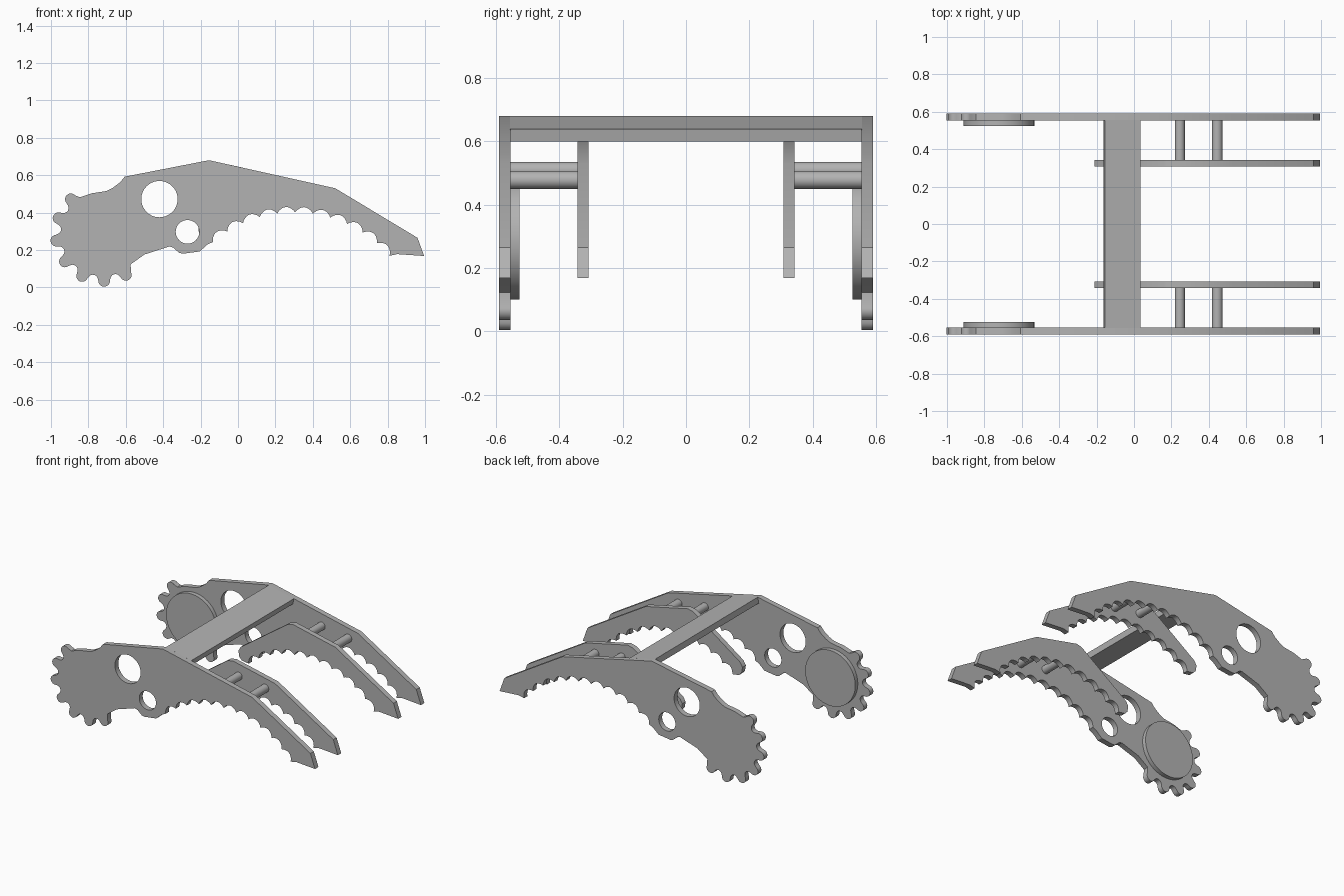
import bpy, bmesh, math
from math import cos, sin, radians

cube = bpy.data.objects.get("Cube")
if cube:
    bpy.data.objects.remove(cube, do_unlink=True)

GREY = (0.45, 0.45, 0.45, 1)
mat = bpy.data.materials.new("plain grey")
mat.use_nodes = True
mat.diffuse_color = GREY
mat.node_tree.nodes["Principled BSDF"].inputs["Base Color"].default_value = GREY

GEAR = (-0.722, 0.287)


def arc(cx, cz, r, start, end, n):
    """Points along an arc, angles in degrees."""
    angles = [radians(start + (end - start) * i / n) for i in range(n + 1)]
    return [(cx + r * cos(a), cz + r * sin(a)) for a in angles]


def circle(cx, cz, r, n=64):
    return arc(cx, cz, r, 0, 360, n)[:-1]


def plate(name, loops, y0, y1):
    """Extrude an xz outline (further loops are holes) from y0 to y1."""
    curve = bpy.data.curves.new(name, 'CURVE')
    curve.dimensions = '2D'
    curve.fill_mode = 'BOTH'
    curve.extrude = abs(y1 - y0) / 2
    for pts in loops:
        spline = curve.splines.new('POLY')
        spline.points.add(len(pts) - 1)
        for p, (x, z) in zip(spline.points, pts):
            p.co = (x, z, 0, 1)
        spline.use_cyclic_u = True
    temp = bpy.data.objects.new(name + "_outline", curve)
    bpy.context.collection.objects.link(temp)
    bpy.context.view_layer.update()
    mesh = bpy.data.meshes.new_from_object(
        temp.evaluated_get(bpy.context.evaluated_depsgraph_get()))
    bpy.data.objects.remove(temp, do_unlink=True)
    # stand the outline upright and weld the caps to the rim
    bm = bmesh.new()
    bm.from_mesh(mesh)
    for v in bm.verts:
        x, z, d = v.co
        v.co = (x, (y0 + y1) / 2 - d, z)
    bmesh.ops.remove_doubles(bm, verts=bm.verts, dist=0.0001)
    bmesh.ops.recalc_face_normals(bm, faces=bm.faces)
    bm.to_mesh(mesh)
    bm.free()
    mesh.materials.clear()
    mesh.materials.append(mat)
    obj = bpy.data.objects.new(name, mesh)
    bpy.context.collection.objects.link(obj)
    bpy.ops.object.select_all(action='DESELECT')
    obj.select_set(True)
    bpy.context.view_layer.objects.active = obj
    bpy.ops.object.shade_smooth_by_angle(angle=radians(30))
    return obj


def gear_teeth(first=133, count=7, step=360 / 13, r=0.252, bump=0.031):
    """Rounded teeth and gaps around the rear gear."""
    pts = []
    for i in range(count):
        a = first + i * step
        cx, cz = GEAR[0] + r * cos(radians(a)), GEAR[1] + r * sin(radians(a))
        pts += arc(cx, cz, bump, a - 90, a + 90, 10)
        if i < count - 1:
            b = a + step / 2
            cx, cz = GEAR[0] + r * cos(radians(b)), GEAR[1] + r * sin(radians(b))
            pts += arc(cx, cz, bump * 0.88, b + 270, b + 90, 8)[1:-1]
    return pts


def jaw_teeth(start=130, end=41, teeth=11, samples=10):
    """Scalloped underside of the jaw, running towards the tip."""
    pts = []
    n = teeth * samples
    for i in range(n + 1):
        a = radians(start + (end - start) * i / n)
        r = 0.688 + 0.03 * abs(sin(math.pi * i / samples)) ** 0.8 - 0.012
        pts.append((0.3 + r * cos(a), -0.275 + r * sin(a)))
    return pts


tip = [(0.85, 0.178), (0.995, 0.168), (0.96, 0.265), (0.52, 0.53)]
crown = [(-0.155, 0.68), (-0.606, 0.592), (-0.63, 0.562), (-0.67, 0.532),
         (-0.705, 0.515), (-0.782, 0.503), (-0.846, 0.482)]
belly = [(-0.574, 0.123), (-0.5, 0.176), (-0.366, 0.219), (-0.345, 0.212),
         (-0.315, 0.185), (-0.295, 0.18), (-0.205, 0.192), (-0.165, 0.228)]
outer = jaw_teeth() + tip + crown + gear_teeth() + belly
inner = jaw_teeth() + tip + [(0.2, 0.6), (0.16, 0.59), (-0.195, 0.34),
                             (-0.212, 0.31), (-0.205, 0.27), (-0.185, 0.25)]
holes = [circle(-0.42, 0.472, 0.097), circle(-0.27, 0.297, 0.063)]

# Matching pair of jaw sides
for side, s in (("right", -1), ("left", 1)):
    plate(side + "_outer_jaw_plate", [outer] + holes, s * 0.553, s * 0.59)
    plate(side + "_inner_jaw_plate", [inner], s * 0.307, s * 0.343)
    plate(side + "_gear_hub", [circle(GEAR[0], 0.29, 0.189)], s * 0.525, s * 0.555)
    plate(side + "_rear_rod", [circle(0.245, 0.508, 0.027, 32)], s * 0.34, s * 0.556)
    plate(side + "_front_rod", [circle(0.445, 0.478, 0.028, 32)], s * 0.34, s * 0.556)

# Bar joining the two sides
plate("cross_bar", [[(-0.155, 0.68), (0.035, 0.638), (0.027, 0.599), (-0.163, 0.641)]],
      -0.555, 0.555)
